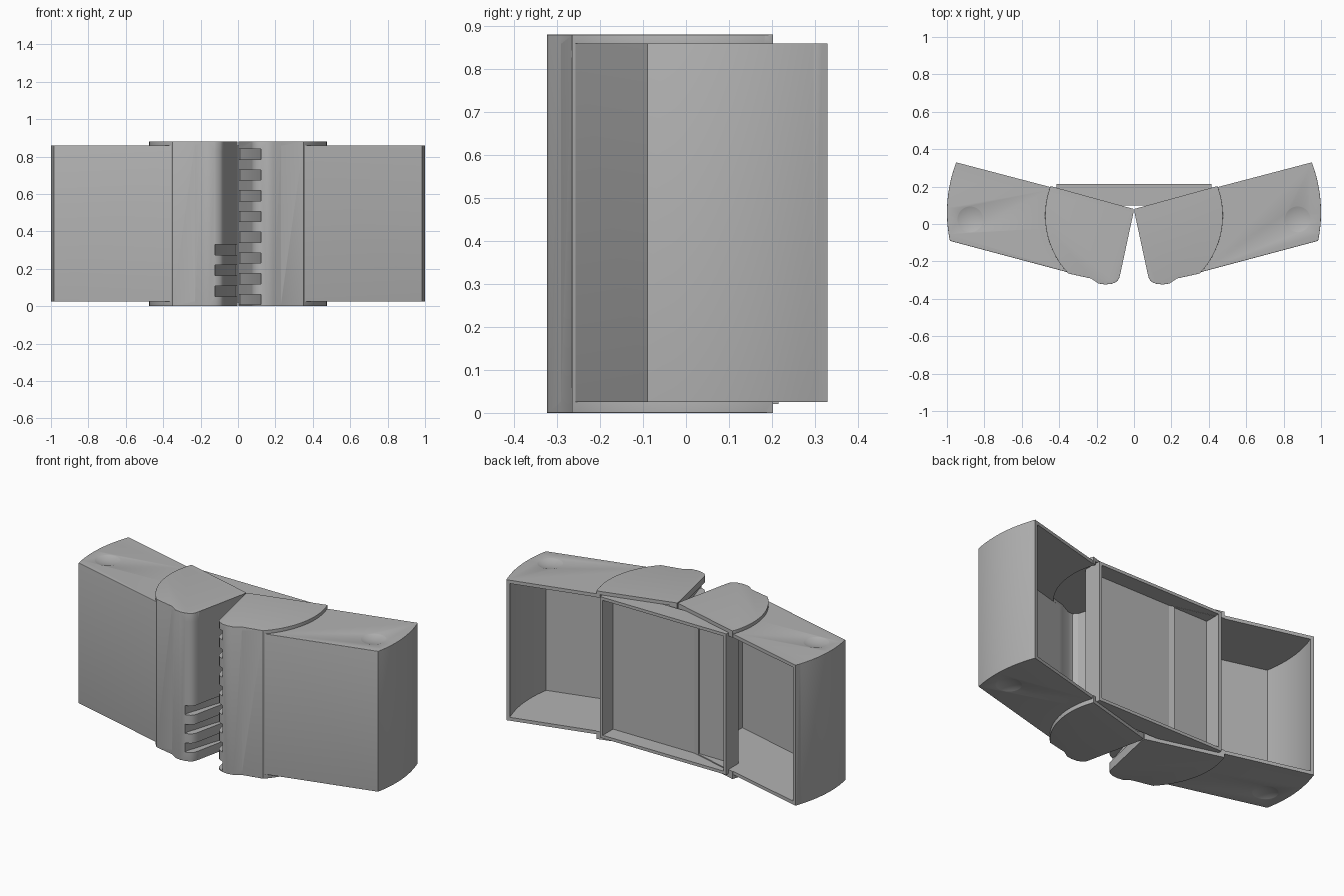
import bpy, bmesh, math

if "Cube" in bpy.data.objects:
    bpy.data.objects.remove(bpy.data.objects["Cube"], do_unlink=True)

grey = bpy.data.materials.new("light_grey")
grey.use_nodes = True
COLOUR = (0.45, 0.45, 0.45, 1)
grey.diffuse_color = COLOUR
grey.node_tree.nodes["Principled BSDF"].inputs["Base Color"].default_value = COLOUR

SLOPE = math.tan(math.radians(15))


def back(x):
    return 0.08 + SLOPE * x


def front(x):
    return -0.354 + SLOPE * x


def arc(cx, cy, r, a0, a1, n):
    steps = [math.radians(a0 + (a1 - a0) * i / n) for i in range(n + 1)]
    return [(cx + r * math.cos(a), cy + r * math.sin(a)) for a in steps]


def add_object(name, bm):
    bmesh.ops.recalc_face_normals(bm, faces=bm.faces)
    mesh = bpy.data.meshes.new(name)
    bm.to_mesh(mesh)
    bm.free()
    mesh.materials.append(grey)
    ob = bpy.data.objects.new(name, mesh)
    bpy.context.collection.objects.link(ob)
    return ob


def prism(name, pts, z0, z1, side=1, bevel=0, rounded=None):
    """Extrude a plan outline, rounding the horizontal edges picked by a rule."""
    bm = bmesh.new()
    base = bm.faces.new([bm.verts.new((x, y, z0)) for x, y in pts])
    ext = bmesh.ops.extrude_face_region(bm, geom=[base])
    for v in ext["geom"]:
        if isinstance(v, bmesh.types.BMVert):
            v.co.z = z1
    if bevel:
        edges = [e for e in bm.edges
                 if abs(e.verts[0].co.z - e.verts[1].co.z) < 1e-5
                 and rounded(*((e.verts[0].co + e.verts[1].co) / 2).xy)]
        bmesh.ops.bevel(bm, geom=edges, offset=bevel, segments=4,
                        profile=0.5, affect='EDGES', clamp_overlap=True)
    for v in bm.verts:
        v.co.x *= side
    return add_object(name, bm)


def dimple_cutter(x, y, z):
    bm = bmesh.new()
    bmesh.ops.create_uvsphere(bm, u_segments=48, v_segments=48, radius=0.21)
    for v in bm.verts:
        v.co.x += x
        v.co.y += y
        v.co.z += z
    return add_object("dimple_cutter", bm)


def combine(ob, other, operation='DIFFERENCE'):
    mod = ob.modifiers.new("combine", 'BOOLEAN')
    mod.operation = operation
    mod.solver = 'EXACT'
    mod.object = other
    graph = bpy.context.evaluated_depsgraph_get()
    mesh = bpy.data.meshes.new_from_object(ob.evaluated_get(graph))
    ob.modifiers.clear()
    ob.data = mesh
    bpy.data.objects.remove(other, do_unlink=True)


def smooth(ob):
    ob.data.shade_smooth()
    ob.data.set_sharp_from_angle(angle=math.radians(30))


# Plan outlines of one half
end_arc = arc(0.25, 0.062, 0.75, -11.7, 20.9, 12)
body_plan = [(0.2, front(0.2) + 0.001)] + end_arc + [(0.2, back(0.2) - 0.001)]
hinge_arc = arc(0.025, 0.045, 0.45, -43.5, 20.5, 24)
nose = [(0.003, 0.06), (0.074, -0.27), (0.08, -0.293), (0.095, -0.31),
        (0.12, -0.32), (0.155, -0.3235), (0.19, -0.318), (0.23, front(0.23) + 0.001)]
hinge_plan = nose + hinge_arc + [(0.003, back(0.003))]

# Cavity outlines, running out past the open back
body_cavity = ([(0.17, front(0.17) + 0.022)] + arc(0.25, 0.062, 0.73, -10.4, 24, 12)
               + [(0.85, 0.45), (0.17, 0.3)])
hinge_cavity = ([(0.148, -0.28), (0.17, -0.299), (0.2, -0.297), (0.27, front(0.27) + 0.022)]
                + arc(0.025, 0.045, 0.43, -41, 26, 24) + [(0.045, 0.25), (0.045, 0.06)])
slot_plan = [(0.122, -0.4), (0.124, -0.3), (0.03, 0.0), (0.012, 0.055),
             (-0.05, 0.055), (-0.05, -0.4)]

for side, label, slot_base in ((1, "left", 0.008), (-1, "right", 0.053)):
    shell = prism(label + "_shell", body_plan, 0.025, 0.86, side, 0.02,
                  lambda x, y: y < back(x) - 0.03 and x > 0.21)
    hinge = prism("hinge", hinge_plan, 0, 0.88, side, 0.014,
                  lambda x, y: y < back(x) - 0.01 and x > 0.076)
    combine(shell, hinge, 'UNION')
    combine(shell, prism("cutter", body_cavity, 0.045, 0.84, side))
    combine(shell, prism("cutter", hinge_cavity, 0.02, 0.86, side))
    # Interlocking teeth: evenly spaced slots, staggered between the halves
    for k in range(8):
        z = slot_base + 0.111 * k
        combine(shell, prism("cutter", slot_plan, z, z + 0.055, side))
    # Shallow finger dimples above and below
    for z in (0.86 + 0.198, 0.025 - 0.198):
        combine(shell, dimple_cutter(side * 0.875, 0.025, z))
    smooth(shell)

# Shallow tray bridging the two open backs
tray = prism("back_tray", [(-0.415, 0.1), (0.415, 0.1), (0.415, 0.215), (-0.415, 0.215)],
             0.021, 0.859)
combine(tray, prism("cutter", [(-0.397, 0.118), (0.397, 0.118), (0.397, 0.3), (-0.397, 0.3)],
                    0.039, 0.841))
